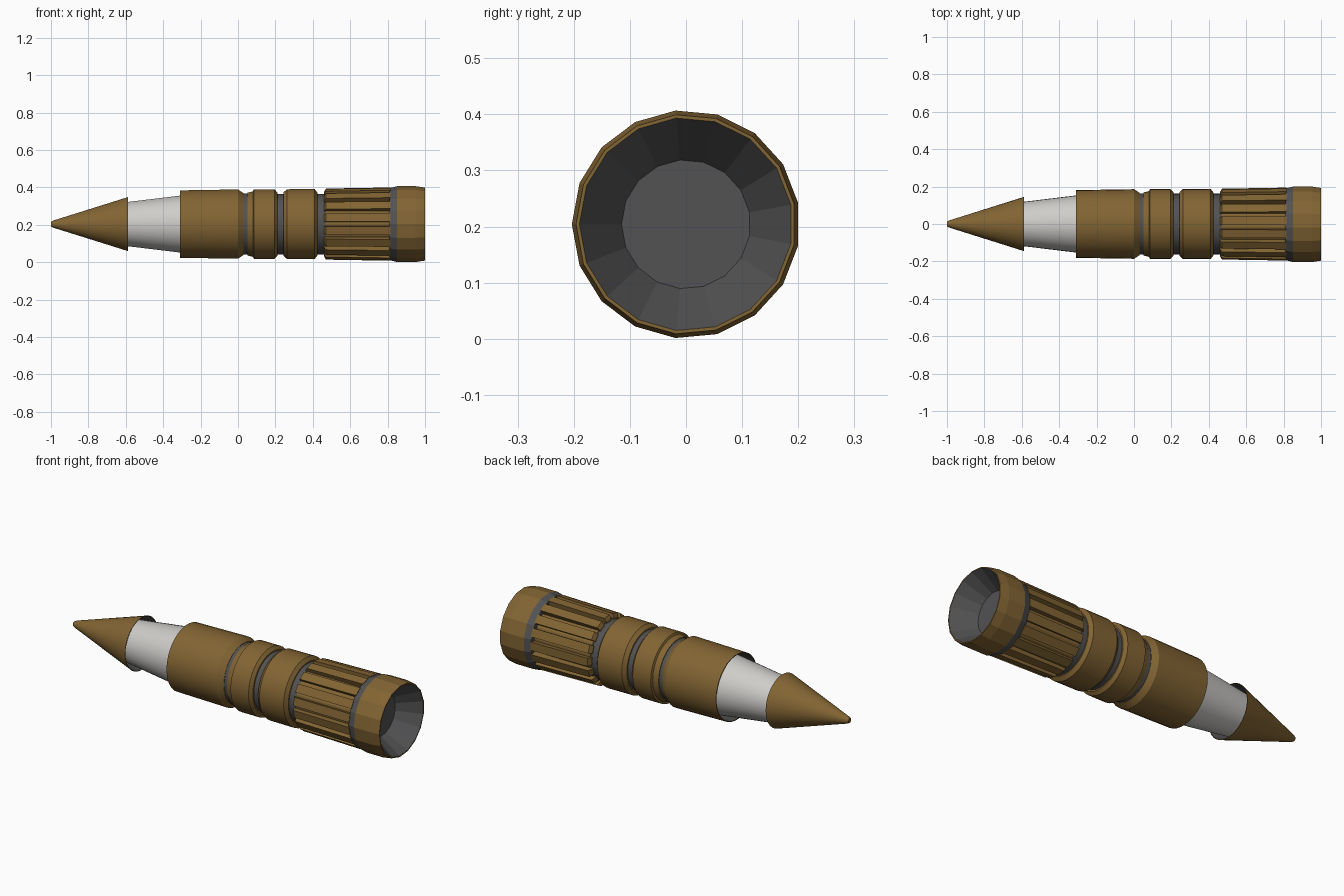
import bpy, bmesh, math

if "Cube" in bpy.data.objects:
    bpy.data.objects.remove(bpy.data.objects["Cube"])

AXIS_Z = 0.204


def material(name, color):
    m = bpy.data.materials.new(name)
    m.diffuse_color = (*color, 1)
    m.use_nodes = True
    m.node_tree.nodes["Principled BSDF"].inputs["Base Color"].default_value = m.diffuse_color
    return m


BROWN = material("brass brown", (0.225, 0.128, 0.033))
GREY = material("dark grey", (0.085, 0.085, 0.088))
WHITE = material("off white", (0.62, 0.61, 0.59))


def finish(name, bm, mats, angle=None):
    mesh = bpy.data.meshes.new(name)
    bm.to_mesh(mesh)
    bm.free()
    for m in mats:
        mesh.materials.append(m)
    ob = bpy.data.objects.new(name, mesh)
    bpy.context.collection.objects.link(ob)
    ob.location.z = AXIS_Z
    if angle:
        bpy.ops.object.select_all(action='DESELECT')
        ob.select_set(True)
        bpy.context.view_layer.objects.active = ob
        bpy.ops.object.shade_smooth_by_angle(angle=math.radians(angle))
    return ob


def lathe(name, profile, mats, sides=34, seg_mats=None, angle=32):
    """Turn (x, radius) points round the x axis; radius 0 closes to a point."""
    bm = bmesh.new()
    rings = []
    for x, r in profile:
        n = sides if r > 0 else 1
        rings.append([bm.verts.new((x, r * math.cos(math.pi + math.tau * i / sides),
                                    r * math.sin(math.pi + math.tau * i / sides)))
                      for i in range(n)])
    for k, (a, b) in enumerate(zip(rings, rings[1:])):
        for i in range(sides):
            j = (i + 1) % sides
            corners = [a[i % len(a)], b[i % len(b)], b[j % len(b)], a[j % len(a)]]
            face = bm.faces.new(list(dict.fromkeys(corners)))
            face.material_index = seg_mats[k] if seg_mats else 0
    bmesh.ops.recalc_face_normals(bm, faces=bm.faces)
    return finish(name, bm, mats, angle)


# Pointed nose with a hollow back
lathe("nose_cone", [(-1, 0), (-1, 0.013), (-0.985, 0.02), (-0.588, 0.145),
                    (-0.588, 0.142), (-0.68, 0.113), (-0.68, 0)],
      [BROWN, GREY], seg_mats=[0, 0, 0, 0, 1, 1])

# White tapered collar running into the nose and the body
lathe("white_collar", [(-0.67, 0), (-0.67, 0.109), (-0.25, 0.160), (-0.25, 0)], [WHITE])

# Front casing with a recessed mouth
lathe("front_casing", [(-0.22, 0), (-0.22, 0.177), (-0.31, 0.177), (-0.31, 0.181),
                       (0, 0.186), (0.03, 0.166), (0.03, 0)],
      [BROWN, GREY], seg_mats=[1, 1, 0, 0, 0, 0])

# Middle bands
lathe("band_1", [(0.05, 0), (0.05, 0.168), (0.08, 0.176), (0.085, 0.187), (0.195, 0.187),
                 (0.21, 0.17), (0.21, 0)], [BROWN])
lathe("band_2", [(0.242, 0), (0.242, 0.17), (0.262, 0.187), (0.41, 0.188),
                 (0.425, 0.168), (0.425, 0)], [BROWN])

# Grey grooves between the casings
for n, (x0, x1, r) in enumerate([(0.02, 0.06, 0.164), (0.2, 0.25, 0.162), (0.415, 0.47, 0.162)]):
    lathe(f"groove_ring_{n + 1}", [(x0, 0), (x0, r), (x1, r), (x1, 0)], [GREY])

# Grip core and its long ribs
lathe("grip_core", [(0.468, 0), (0.468, 0.168), (0.82, 0.168), (0.82, 0)], [BROWN], sides=17, angle=None)
bm = bmesh.new()
RIBS, HALF = 17, math.tau / 17 * 0.32
for i in range(RIBS):
    mid = math.pi + math.tau * (i + 0.5) / RIBS
    loops = []
    for x, top in [(0.46, 0.172), (0.47, 0.190), (0.815, 0.196)]:
        loops.append([bm.verts.new((x, r * math.cos(mid + s * HALF), r * math.sin(mid + s * HALF)))
                      for r, s in [(0.155, -1), (top, -1), (top, 1), (0.155, 1)]])
    for a, b in zip(loops, loops[1:]):
        for k in range(4):
            bm.faces.new([a[k], a[(k + 1) % 4], b[(k + 1) % 4], b[k]])
    bm.faces.new(loops[0])
    bm.faces.new(loops[-1])
bmesh.ops.recalc_face_normals(bm, faces=bm.faces)
finish("grip_ribs", bm, [BROWN])

# Rear cap: grey shoulder, brown rim and grey dished end
lathe("rear_cap", [(0.81, 0), (0.81, 0.193), (0.85, 0.2035), (0.95, 0.2035), (1, 0.196),
                   (1, 0.190), (0.88, 0.115), (0.88, 0)],
      [BROWN, GREY], sides=17, seg_mats=[1, 1, 0, 0, 0, 1, 1], angle=None)
